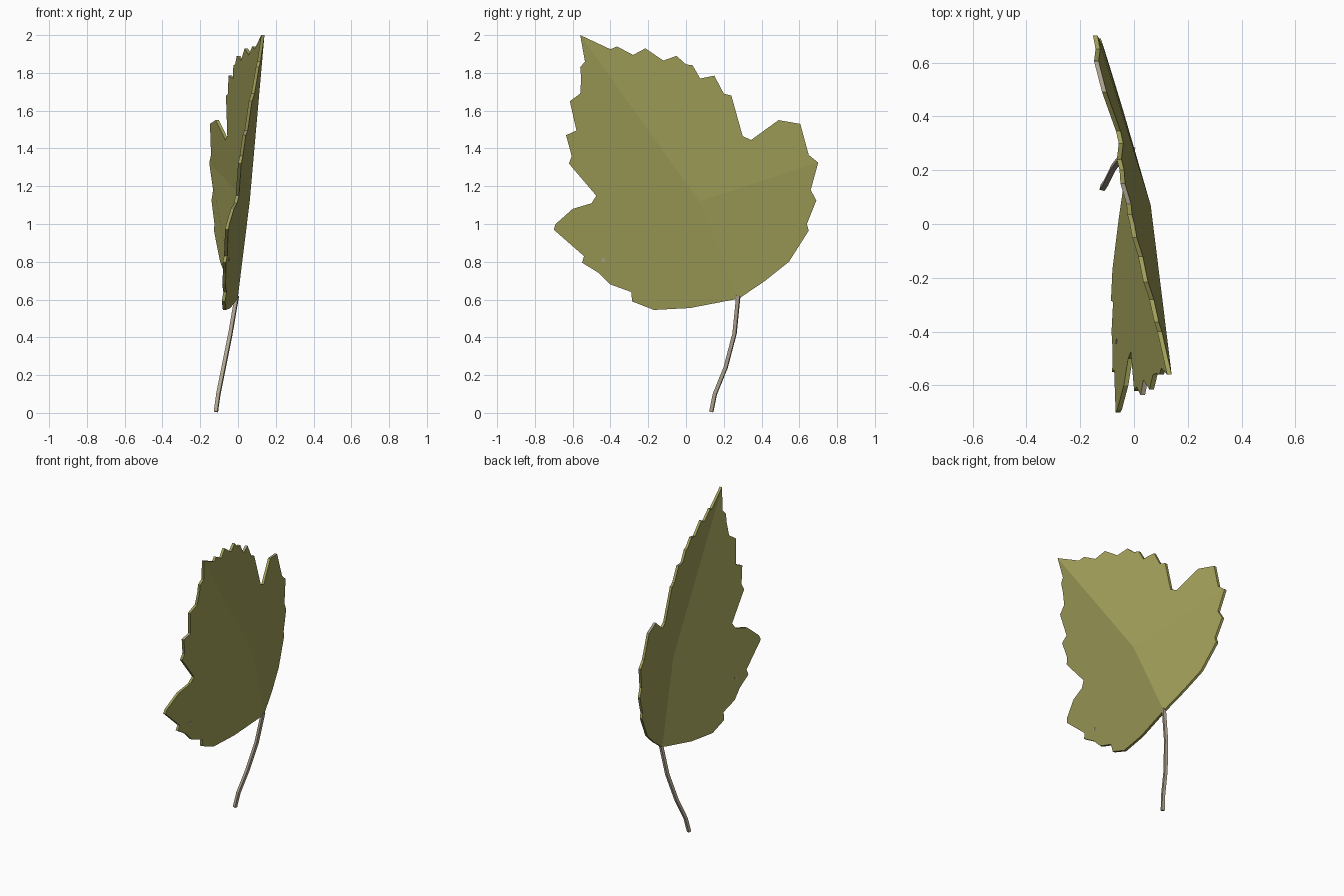
import bpy, bmesh
from mathutils import Vector

if "Cube" in bpy.data.objects:
    bpy.data.objects.remove(bpy.data.objects["Cube"])


def material(name, rgb):
    m = bpy.data.materials.new(name)
    m.diffuse_color = (*rgb, 1)
    m.use_nodes = True
    m.node_tree.nodes["Principled BSDF"].inputs["Base Color"].default_value = m.diffuse_color
    return m


green = material("olive green", (0.35, 0.34, 0.098))
tan = material("stem tan", (0.434, 0.376, 0.283))

# Leaf outline (y, z), clockwise from the tip
TIP, SIDE, BASE, MID = (-.56, 2.0), (.70, 1.325), (.28, .605), (.07, 1.12)
outline = [
    TIP, (-.40, 1.925), (-.365, 1.94), (-.28, 1.895), (-.215, 1.93), (-.12, 1.865),
    (-.05, 1.89), (0, 1.845), (.035, 1.84), (.075, 1.77), (.15, 1.785), (.20, 1.69),
    (.24, 1.68), (.30, 1.465), (.345, 1.445), (.49, 1.55), (.605, 1.53), (.65, 1.365),
    SIDE, (.66, 1.18), (.69, 1.125), (.64, 1.0), (.65, .965), (.545, .80), (.42, .70),
    BASE, (.02, .555), (-.17, .545), (-.285, .59), (-.29, .64), (-.40, .68),
    (-.46, .74), (-.55, .795), (-.54, .83), (-.70, .97), (-.69, 1.0), (-.60, 1.08),
    (-.50, 1.11), (-.475, 1.15), (-.62, 1.32), (-.605, 1.36), (-.635, 1.47),
    (-.58, 1.495), (-.615, 1.65), (-.56, 1.69), (-.555, 1.77), (-.56, 1.83), (-.535, 1.86)]

# The blade folds along the midrib: three planes meeting at its middle
mid = Vector((.062, *MID))
tip = Vector((.14, *TIP))
base = Vector((.003, *BASE))


def plane(a, b):
    return (a - mid).cross(b - mid)


planes = [plane(tip, Vector((-.05, .345, 1.445))),
          plane(base, Vector((-.128, *SIDE))),
          plane(tip, Vector((.005, -.475, 1.15)))]


def depth(y, z):
    return min(mid.x - (n.y * (y - mid.y) + n.z * (z - mid.z)) / n.x for n in planes)


# Blade: front and back skins joined by a thin rim
T = .017
bm = bmesh.new()
points = outline + [MID]
front = [bm.verts.new((depth(y, z), y, z)) for y, z in points]
back = [bm.verts.new((depth(y, z) - T, y, z)) for y, z in points]
n = len(outline)
s, b = outline.index(SIDE), outline.index(BASE)
sectors = [range(0, s + 1), range(s, b + 1), list(range(b, n)) + [0]]
for sector in sectors:
    ids = list(sector) + [n]
    bm.faces.new([front[i] for i in ids])
    bm.faces.new([back[i] for i in reversed(ids)])
dry_edges = {(.075, 1.77), (.49, 1.55), (-.635, 1.47)}
for i in range(n):
    j = (i + 1) % n
    f = bm.faces.new((front[i], back[i], back[j], front[j]))
    f.material_index = int(outline[i] in dry_edges)
bmesh.ops.recalc_face_normals(bm, faces=bm.faces)
me = bpy.data.meshes.new("leaf_blade")
bm.to_mesh(me)
bm.free()
me.materials.append(green)
me.materials.append(tan)
bpy.context.collection.objects.link(bpy.data.objects.new("leaf_blade", me))

# Small dry spot showing on both sides of the blade
y, z = -.437, .81
bpy.ops.mesh.primitive_cylinder_add(
    vertices=6, radius=.011, depth=T + .003, location=(depth(y, z) - T / 2, y, z))
spot = bpy.context.object
spot.name = "dry_spot"
spot.rotation_euler = planes[2].to_track_quat('Z', 'Y').to_euler()
spot.data.materials.append(tan)

# Stem: four-sided bent stalk
path = [(-.006, .277, .62), (-.04, .257, .42), (-.076, .21, .24),
        (-.104, .153, .10), (-.117, .134, .006)]
cu = bpy.data.curves.new("stem", 'CURVE')
cu.dimensions = '3D'
cu.bevel_depth = .0135
cu.bevel_resolution = 0
cu.use_fill_caps = True
sp = cu.splines.new('POLY')
sp.points.add(len(path) - 1)
for p, co in zip(sp.points, path):
    p.co = (*co, 1)
cu.materials.append(tan)
sp.use_smooth = False
bpy.context.collection.objects.link(bpy.data.objects.new("stem", cu))
